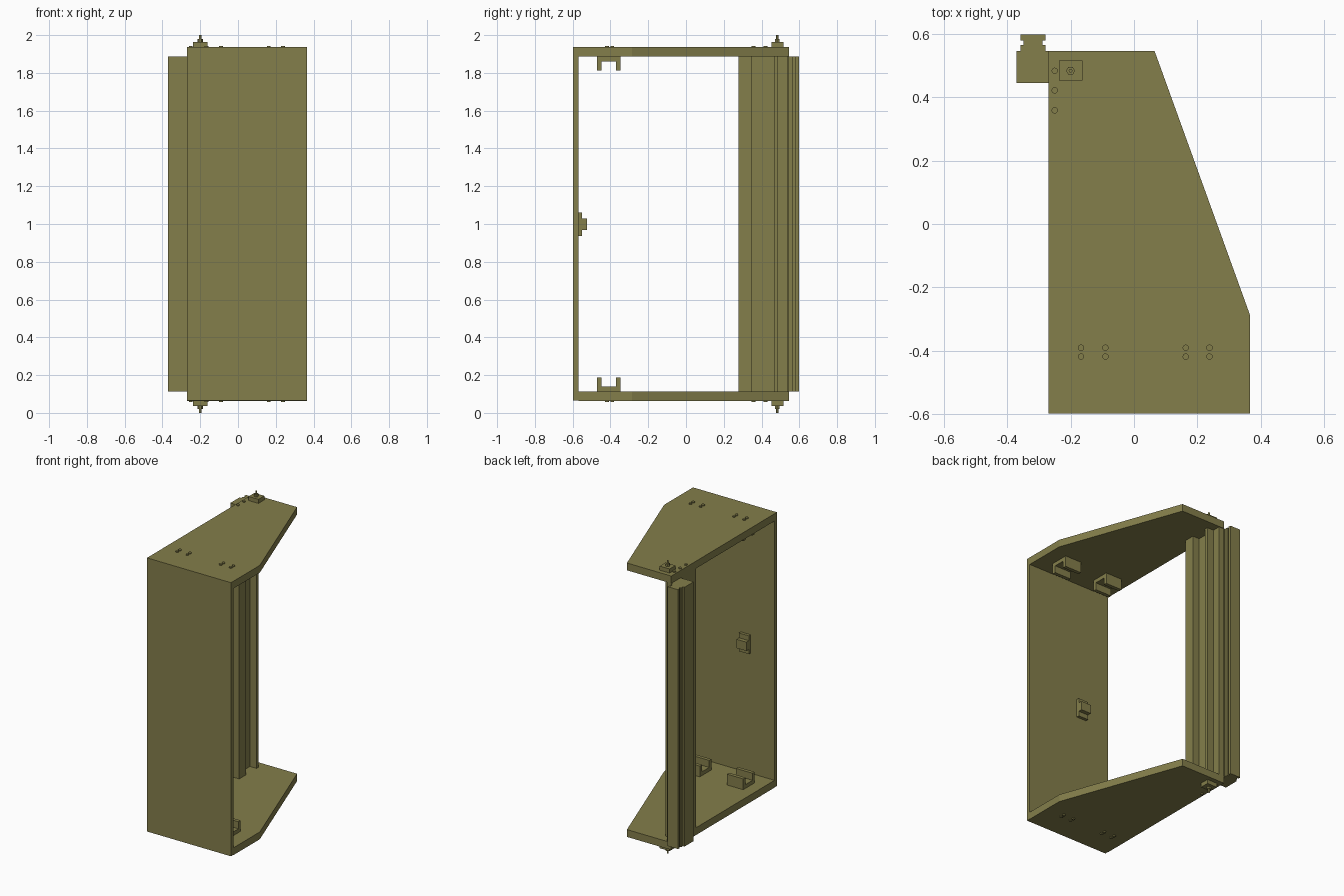
import bpy, bmesh, math

if "Cube" in bpy.data.objects:
    bpy.data.objects.remove(bpy.data.objects["Cube"])

mat = bpy.data.materials.new("olive")
mat.diffuse_color = (0.23, 0.21, 0.07, 1)
mat.use_nodes = True
mat.node_tree.nodes["Principled BSDF"].inputs["Base Color"].default_value = mat.diffuse_color


def prism(name, profile, z0, z1):
    """Extrude an xy outline from z0 to z1."""
    bm = bmesh.new()
    face = bm.faces.new([bm.verts.new((x, y, z0)) for x, y in profile])
    ext = bmesh.ops.extrude_face_region(bm, geom=[face])
    top = [v for v in ext["geom"] if isinstance(v, bmesh.types.BMVert)]
    bmesh.ops.translate(bm, verts=top, vec=(0, 0, z1 - z0))
    bmesh.ops.recalc_face_normals(bm, faces=bm.faces)
    me = bpy.data.meshes.new(name)
    bm.to_mesh(me)
    bm.free()
    me.materials.append(mat)
    ob = bpy.data.objects.new(name, me)
    bpy.context.collection.objects.link(ob)
    return ob


def box(name, x0, x1, y0, y1, z0, z1):
    return prism(name, [(x0, y0), (x1, y0), (x1, y1), (x0, y1)], z0, z1)


def cyl(name, x, y, r, z0, z1, n):
    ring = [(x + r * math.cos(2 * math.pi * i / n),
             y + r * math.sin(2 * math.pi * i / n)) for i in range(n)]
    return prism(name, ring, z0, z1)


# Front panel and its central catch
box("front_panel", -0.27, 0.365, -0.597, -0.57, 0.07, 1.94)
box("catch_base", -0.09, -0.015, -0.57, -0.55, 0.94, 1.065)
box("catch_block", -0.09, -0.015, -0.55, -0.523, 0.972, 1.032)

# Outer post with stepped rail on the back
prism("outer_post", [(-0.37, 0.445), (-0.27, 0.445), (-0.27, 0.545),
                     (-0.279, 0.545), (-0.279, 0.565), (-0.289, 0.565),
                     (-0.289, 0.579), (-0.279, 0.579), (-0.279, 0.597),
                     (-0.358, 0.597), (-0.358, 0.579), (-0.349, 0.579),
                     (-0.349, 0.565), (-0.358, 0.565), (-0.358, 0.545),
                     (-0.37, 0.545)], 0.118, 1.89)

# Inner post: web with two flanges
prism("inner_post", [(-0.27, 0.277), (-0.185, 0.277), (-0.185, 0.348),
                     (-0.235, 0.348), (-0.235, 0.465), (-0.185, 0.465),
                     (-0.185, 0.486), (-0.235, 0.486), (-0.235, 0.54),
                     (-0.27, 0.54)], 0.118, 1.89)

# Everything on the end plates, mirrored top and bottom about z = 1.004
plate = [(-0.27, -0.57), (0.365, -0.57), (0.365, -0.285),
         (0.065, 0.545), (-0.27, 0.545)]
screws = [(-0.25, y) for y in (0.358, 0.421, 0.483)]
screws += [(x, y) for x in (-0.167, -0.09, 0.163, 0.238) for y in (-0.39, -0.418)]

for side in ("top", "bottom"):
    def span(a, b):
        return (a, b) if side == "top" else (2.008 - b, 2.008 - a)

    prism(side + "_plate", plate, *span(1.89, 1.94))
    for i, (x, y) in enumerate(screws):
        cyl(f"{side}_screw_{i}", x, y, 0.01, *span(1.935, 1.947), 12)

    # Pivot block, nut and pin
    box(side + "_pivot_block", -0.237, -0.162, 0.452, 0.515, *span(1.94, 1.968))
    cyl(side + "_pivot_nut", -0.2, 0.483, 0.014, *span(1.968, 1.984), 6)
    cyl(side + "_pivot_pin", -0.2, 0.483, 0.006, *span(1.96, 2.004), 12)

    # Channel brackets
    for i, cx in enumerate((-0.128, 0.2)):
        x0, x1 = cx - 0.062, cx + 0.062
        box(f"{side}_bracket_web_{i}", x0, x1, -0.447, -0.37, *span(1.864, 1.89))
        for j, y in enumerate((-0.471, -0.37)):
            box(f"{side}_bracket_leg_{i}_{j}", x0, x1, y, y + 0.024, *span(1.816, 1.89))

# Rest the lowest pin on the ground
for ob in bpy.context.collection.objects:
    ob.location.z -= 0.004
